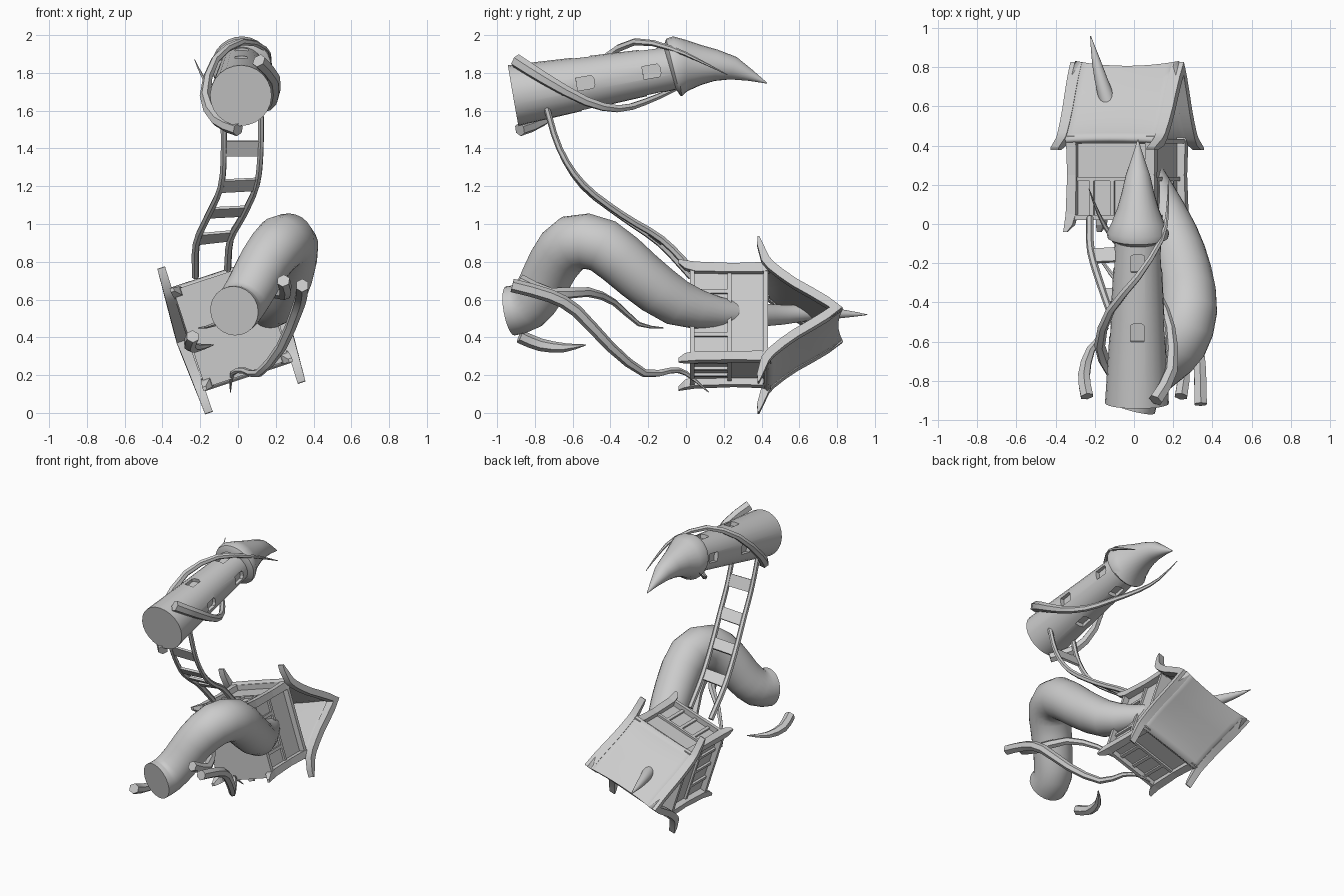
import bpy, bmesh, math
from mathutils import Vector, Matrix

if "Cube" in bpy.data.objects:
    bpy.data.objects.remove(bpy.data.objects["Cube"])

ANG = math.radians(18.2)
U = Vector((math.cos(ANG), 0, math.sin(ANG)))      # house width direction
V = Vector((math.sin(ANG), 0, -math.cos(ANG)))     # house depth direction
C = Vector((-0.035, 0, 0.465))                     # house axis


def H(u, v, y):
    return C + U * u + V * v + Vector((0, y, 0))


def finish(name, bm, smooth=None):
    bmesh.ops.recalc_face_normals(bm, faces=bm.faces)
    me = bpy.data.meshes.new(name)
    bm.to_mesh(me)
    bm.free()
    ob = bpy.data.objects.new(name, me)
    bpy.context.collection.objects.link(ob)
    if smooth:
        bpy.ops.object.select_all(action='DESELECT')
        bpy.context.view_layer.objects.active = ob
        ob.select_set(True)
        bpy.ops.object.shade_smooth_by_angle(angle=math.radians(smooth))
    return ob


def spline(pts, n):
    """Catmull-Rom through (x, y, z, r) points."""
    P = [Vector(p) for p in pts]
    P = [2 * P[0] - P[1]] + P + [2 * P[-1] - P[-2]]
    out = []
    for i in range(1, len(P) - 2):
        a, b, c, d = P[i - 1:i + 3]
        for k in range(n):
            t = k / n
            out.append(0.5 * (2 * b + (c - a) * t + (2 * a - 5 * b + 4 * c - d) * t * t
                              + (3 * b - a - 3 * c + d) * t ** 3))
    return out + [P[-2]]


def tube(name, pts, sides=6, n=2, smooth=40):
    pts = spline(pts, n) if n > 1 else [Vector(p) for p in pts]
    pos = [p.to_3d() for p in pts]
    bm = bmesh.new()
    rings, ref = [], Vector((0.03, 0.02, 1))
    for i, p in enumerate(pos):
        t = (pos[min(i + 1, len(pos) - 1)] - pos[max(i - 1, 0)]).normalized()
        ref = (ref - t * ref.dot(t)).normalized()
        side = t.cross(ref)
        r = max(pts[i][3], 0.002)
        rings.append([bm.verts.new(p + r * (math.cos(a) * ref + math.sin(a) * side))
                      for a in (2 * math.pi * k / sides for k in range(sides))])
    for a, b in zip(rings, rings[1:]):
        for k in range(sides):
            bm.faces.new((a[k], a[(k + 1) % sides], b[(k + 1) % sides], b[k]))
    bm.faces.new(rings[0])
    bm.faces.new(rings[-1])
    return finish(name, bm, smooth)


def hull_loft(bm, sections):
    """Join four-corner sections into a closed bar."""
    rs = [[bm.verts.new(p) for p in s] for s in sections]
    for a, b in zip(rs, rs[1:]):
        for k in range(4):
            bm.faces.new((a[k], a[(k + 1) % 4], b[(k + 1) % 4], b[k]))
    bm.faces.new(rs[0])
    bm.faces.new(rs[-1])


def house_box(bm, u0, u1, v0, v1, y0, y1):
    hull_loft(bm, [[H(u0, v0, y), H(u1, v0, y), H(u1, v1, y), H(u0, v1, y)] for y in (y0, y1)])


# Trunk, running up through the house and out of the roof as a spike
tube("trunk", [(-0.02, -0.93, 0.54, .132), (0.01, -0.84, 0.565, .130), (0.07, -0.765, 0.66, .132),
               (0.14, -0.70, 0.79, .138), (0.23, -0.60, 0.90, .148), (0.28, -0.44, 0.885, .145),
               (0.26, -0.25, 0.73, .138), (0.20, -0.05, 0.585, .125), (0.12, 0.17, 0.53, .085),
               (0.02, 0.36, 0.52, .065), (-0.09, 0.52, 0.52, .052), (-0.145, 0.66, 0.53, .040),
               (-0.19, 0.82, 0.525, .024), (-0.222, 0.96, 0.52, .002)], sides=24, n=2, smooth=60)

# Roots
tube("root_long", [(0.34, -0.92, 0.675, .036), (0.335, -0.72, 0.62, .035), (0.31, -0.58, 0.54, .033),
                   (0.23, -0.40, 0.35, .028), (0.11, -0.22, 0.21, .022), (0.03, -0.08, 0.225, .017),
                   (-0.03, 0.0, 0.21, .013), (-0.04, 0.12, 0.11, .003)])
tube("root_middle", [(0.24, -0.88, 0.70, .036), (0.25, -0.72, 0.63, .033), (0.15, -0.52, 0.64, .026),
                     (0.0, -0.38, 0.585, .018), (-0.12, -0.25, 0.47, .012), (-0.21, -0.12, 0.45, .003)])
tube("root_short", [(-0.24, -0.88, 0.405, .036), (-0.255, -0.77, 0.36, .034),
                    (-0.22, -0.64, 0.345, .024), (-0.13, -0.53, 0.36, .003)])

# House core, floor and ceiling
bm = bmesh.new()
house_box(bm, -.195, .195, -.235, .235, .04, .42)
house_box(bm, -.235, .235, -.272, .272, .02, .045)
house_box(bm, -.235, .235, -.272, .272, .41, .435)
finish("house_body", bm)

# Railings under the open windows
bm = bmesh.new()
for s in (-1, 1):
    u0, u1 = sorted((s * .185, s * .21))
    v0, v1 = sorted((s * .225, s * .25))
    house_box(bm, u0, u1, -.25, .25, .22, .24)
    house_box(bm, -.21, .21, v0, v1, .22, .24)
    for k in (-1, 0, 1):
        house_box(bm, u0, u1, k * .12 - .011, k * .12 + .011, .04, .23)
        house_box(bm, k * .11 - .011, k * .11 + .011, v0, v1, .04, .23)
finish("house_railing", bm)

# Corner posts with flared feet
bm = bmesh.new()
for su in (-1, 1):
    for sv in (-1, 1):
        secs = []
        for y, o, w in ((-.04, .030, .010), (-.005, .014, .022), (.05, .004, .026),
                        (.25, 0, .024), (.40, .002, .026), (.45, .008, .026)):
            u, v = su * (.210 + o), sv * (.245 + o)
            secs.append([H(u - w, v - w, y), H(u + w, v - w, y), H(u + w, v + w, y), H(u - w, v + w, y)])
        hull_loft(bm, secs)
finish("house_posts", bm)

# Roof: concave slopes ending just past the walls, ridge sagging in the middle
curve = [(.285, .435), (.25, .46), (.20, .515), (.15, .58), (.10, .66), (.05, .735), (0, .80)]
prof = [(-v, y) for v, y in curve] + curve[-2::-1]
bm = bmesh.new()
grid = []
for v, y in prof:
    e = abs(v) / .285
    row = []
    for k in range(9):
        t = k / 4 - 1
        row.append(bm.verts.new(H(.28 * t, v, y + (.025 * (1 - e) - .010 * e) * t * t)))
    grid.append(row)
for a, b in zip(grid, grid[1:]):
    for k in range(8):
        bm.faces.new((a[k], a[k + 1], b[k + 1], b[k]))
roof = finish("house_roof", bm, 25)
if roof.data.polygons[0].normal.y < 0:
    roof.data.flip_normals()
mod = roof.modifiers.new("thickness", 'SOLIDIFY')
mod.thickness = .035
mod.offset = -0.6

# Gable boards following the slopes and curling into points past the eaves
bm = bmesh.new()
board = [(.405, .385, .010), (.365, .398, .03)] + [(v, y - .006 + .022 * (1 - v / .285), .045) for v, y in curve]
path = [(-v, y, h) for v, y, h in board] + board[-2::-1]
for s in (-1, 1):
    secs = []
    for i, (v, y, h) in enumerate(path):
        a, b = path[max(i - 1, 0)], path[min(i + 1, len(path) - 1)]
        d = Vector((b[0] - a[0], b[1] - a[1])).normalized()
        nv, ny = -d.y * h, d.x * h
        u0, u1 = s * (.237 + .006 * (1 - abs(v) / .4)), s * (.280 + .025 * (1 - abs(v) / .4))
        tv, ty = v + nv * .25, y + ny * .25
        bv, by = v - nv * .75, y - ny * .75
        if i == len(path) // 2:
            bv, by = v, y - .055
        secs.append([H(u0, tv, ty), H(u1, tv, ty), H(u1, bv, by), H(u0, bv, by)])
    hull_loft(bm, secs)
finish("gable_boards", bm, 25)

# Tower with windows cut into four sides
T0, T1 = Vector((0.015, -0.915, 1.68)), Vector((0.02, -0.05, 1.83))
axis = (T1 - T0).normalized()
tower = tube("tower_body", [(*T0, .163), (*T0.lerp(T1, .5), .138), (*T1, .115)], sides=24, n=1)
up = (Vector((0, 0, 1)) - axis * axis.z).normalized()
bm = bmesh.new()
arch = [(-.048, -.034), (-.048, .034), (.036, .034), (.046, .016), (.046, -.016), (.036, -.034)]
for y in (-.53, -.18):
    f = (y - T0.y) / (T1.y - T0.y)
    r = .163 - .048 * f
    for q in range(4):
        out = Matrix.Rotation(q * math.pi / 2, 3, axis) @ up
        side = axis.cross(out)
        rows = [[bm.verts.new(T0.lerp(T1, f) + axis * a + side * b + out * d) for a, b in arch]
                for d in (r - .03, r + .06)]
        bm.faces.new(rows[0])
        bm.faces.new(rows[1])
        for k in range(6):
            bm.faces.new((rows[0][k], rows[0][k - 1], rows[1][k - 1], rows[1][k]))
cutter = finish("window_cutter", bm)
cutter.hide_render = True
mod = tower.modifiers.new("windows", 'BOOLEAN')
mod.operation, mod.solver, mod.object = 'DIFFERENCE', 'EXACT', cutter
bpy.context.view_layer.objects.active = tower
bpy.ops.object.modifier_apply(modifier=mod.name)
bpy.data.objects.remove(cutter)

# Crooked pointed cap
tube("tower_cap", [(0.02, -.085, 1.825, .118), (0.02, -.068, 1.83, .155), (0.02, -.045, 1.835, .160),
                   (0.02, .00, 1.84, .137), (0.02, .08, 1.842, .106), (0.02, .16, 1.84, .083),
                   (0.02, .25, 1.825, .062), (0.02, .34, 1.787, .031), (0.02, .43, 1.745, .002)],
     sides=24, n=1, smooth=45)

# Vines winding round the tower
tube("tower_vine_right", [(0.11, -.90, 1.865, .038), (0.19, -.75, 1.77, .034), (0.185, -.53, 1.65, .026),
                          (0.12, -.36, 1.61, .021), (0.02, -.22, 1.645, .018), (-.11, -.07, 1.71, .014),
                          (-.18, .05, 1.77, .009), (-.23, .18, 1.87, .002)])
tube("tower_vine_left", [(0.0, -.88, 1.50, .036), (-.11, -.76, 1.55, .034), (-.175, -.62, 1.68, .028),
                         (-.12, -.44, 1.87, .023), (0.02, -.27, 1.965, .019), (0.14, -.08, 1.93, .014),
                         (0.17, .06, 1.87, .009), (0.175, .22, 1.79, .002)])

# Ladder between tower and house
left = [(-.08, -.745, 1.64, .017), (-.075, -.67, 1.40, .017), (-.09, -.545, 1.20, .018),
        (-.16, -.34, 1.04, .019), (-.22, -.14, .90, .020), (-.225, .03, .72, .020)]
right = [(.12, -.745, 1.64, .017), (.12, -.67, 1.40, .017), (.10, -.545, 1.21, .018),
         (.03, -.34, 1.05, .019), (-.04, -.13, .92, .020), (-.055, .03, .76, .020)]
tube("ladder_rail_left", left, 6, 3)
tube("ladder_rail_right", right, 6, 3)
bm = bmesh.new()
la, ra = spline(left, 8), spline(right, 8)
for i in (8, 16, 23, 31):
    secs = []
    for s in (la, ra):
        p = s[i].to_3d()
        t = (s[i + 1].to_3d() - s[i - 1].to_3d()).normalized()
        nrm = t.cross(Vector((1, 0, 0))).normalized()
        secs.append([p + t * a * .043 + nrm * b * .008 for a, b in ((-1, -1), (1, -1), (1, 1), (-1, 1))])
    hull_loft(bm, secs)
finish("ladder_rungs", bm)
